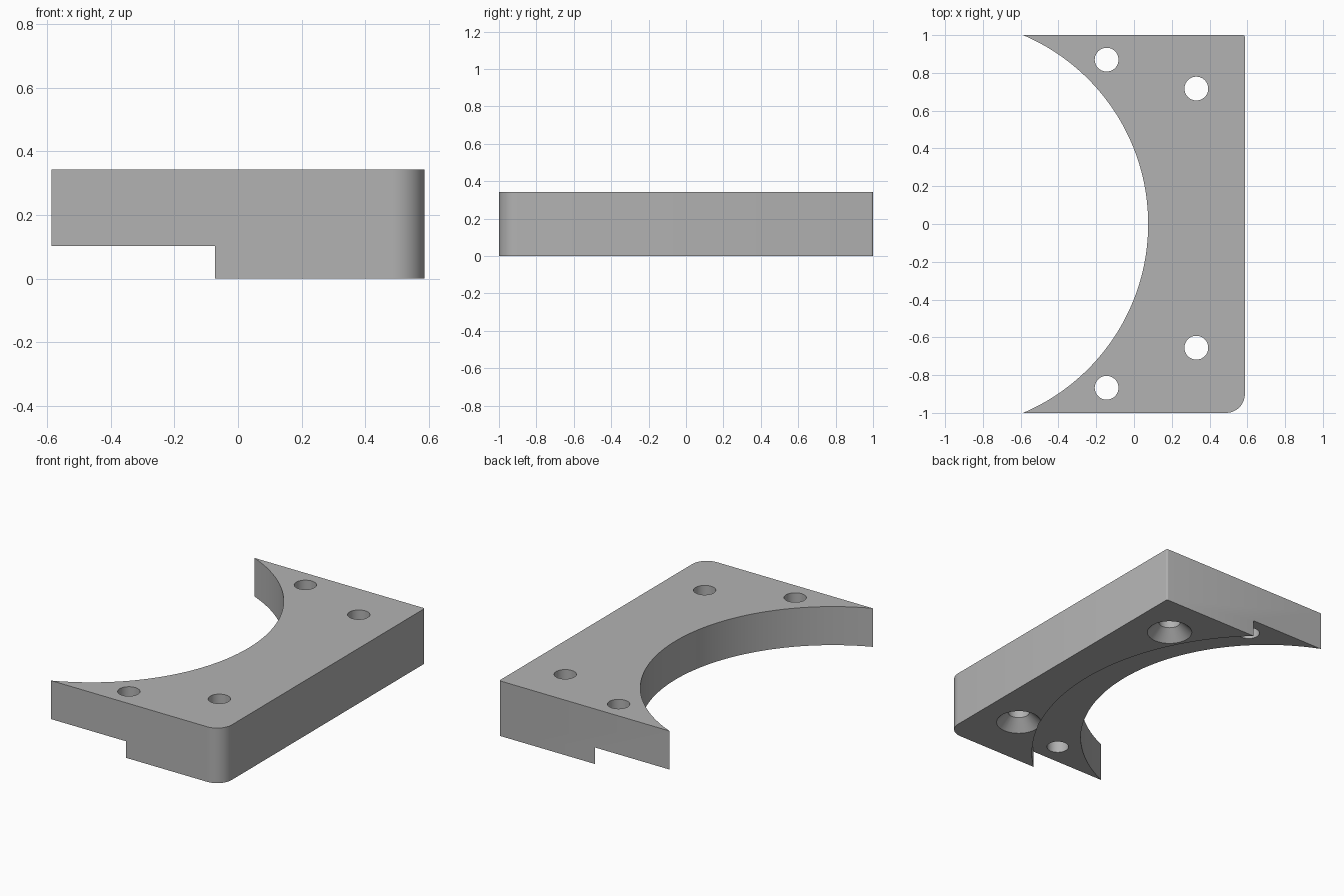
import bpy
import bmesh
from math import cos, sin, pi, atan2, hypot, radians
from mathutils import Matrix

if "Cube" in bpy.data.objects:
    bpy.data.objects.remove(bpy.data.objects["Cube"], do_unlink=True)

HALF_X, HALF_Y, HEIGHT = 0.587, 1.0, 0.343
BORE_X, BORE_R = -1.011, 1.086
STEP_X, STEP_Z = -0.073, 0.103
HOLE_R, SINK_R = 0.063, 0.13


def arc(cx, cy, r, start, end, steps):
    angles = [start + (end - start) * i / steps for i in range(steps + 1)]
    return [(cx + r * cos(a), cy + r * sin(a)) for a in angles]


def make_object(name, bm):
    bmesh.ops.recalc_face_normals(bm, faces=bm.faces)
    mesh = bpy.data.meshes.new(name)
    bm.to_mesh(mesh)
    bm.free()
    obj = bpy.data.objects.new(name, mesh)
    bpy.context.collection.objects.link(obj)
    return obj


def cone_cutter(name, x, y, z0, z1, r0, r1, sides):
    bm = bmesh.new()
    bmesh.ops.create_cone(bm, cap_ends=True, segments=sides, radius1=r0, radius2=r1,
                          depth=z1 - z0, matrix=Matrix.Translation((x, y, (z0 + z1) / 2)))
    obj = make_object(name, bm)
    obj.hide_render = True
    return obj


# Plate outline: concave bore, one large and one tiny rounded corner
tip = atan2(HALF_Y, -HALF_X - BORE_X)
outline = arc(BORE_X, 0, BORE_R, tip, -tip, 80)
outline[0], outline[-1] = (-HALF_X, HALF_Y), (-HALF_X, -HALF_Y)
outline += arc(HALF_X - 0.1, -HALF_Y + 0.1, 0.1, -pi / 2, 0, 14)
outline += arc(HALF_X - 0.01, HALF_Y - 0.01, 0.01, 0, pi / 2, 3)

bm = bmesh.new()
base = bm.faces.new([bm.verts.new((x, y, 0)) for x, y in outline])
top = bmesh.ops.extrude_face_region(bm, geom=[base])["geom"]
bmesh.ops.translate(bm, vec=(0, 0, HEIGHT),
                    verts=[v for v in top if isinstance(v, bmesh.types.BMVert)])
plate = make_object("bored_mounting_plate", bm)

# Curved step under the bore, concentric with it
step_r = hypot(STEP_X - BORE_X, HALF_Y)
cutters = [cone_cutter("step_cutter", BORE_X, 0, -0.2, STEP_Z, step_r, step_r, 192)]

# Plain holes near the tips, countersunk holes near the straight side
holes = [(-0.145, 0.87, False), (-0.145, -0.867, False),
         (0.33, 0.717, True), (0.33, -0.655, True)]
for x, y, sunk in holes:
    cutters.append(cone_cutter("hole_cutter", x, y, -0.2, 0.6, HOLE_R, HOLE_R, 48))
    if sunk:
        slope = SINK_R - HOLE_R
        cutters.append(cone_cutter("countersink_cutter", x, y, -0.02, slope,
                                   SINK_R + 0.02, HOLE_R, 48))

bpy.ops.object.select_all(action="DESELECT")
plate.select_set(True)
bpy.context.view_layer.objects.active = plate
for cutter in cutters:
    mod = plate.modifiers.new("cut", "BOOLEAN")
    mod.operation, mod.solver, mod.object = "DIFFERENCE", "EXACT", cutter
    bpy.ops.object.modifier_apply(modifier=mod.name)
    bpy.data.objects.remove(cutter, do_unlink=True)

# Single grey finish
grey = bpy.data.materials.new("plain grey")
grey.use_nodes = True
colour = (0.45, 0.45, 0.45, 1)
grey.diffuse_color = colour
grey.node_tree.nodes["Principled BSDF"].inputs["Base Color"].default_value = colour
plate.data.materials.clear()
plate.data.materials.append(grey)
bpy.ops.object.shade_smooth_by_angle(angle=radians(32))
